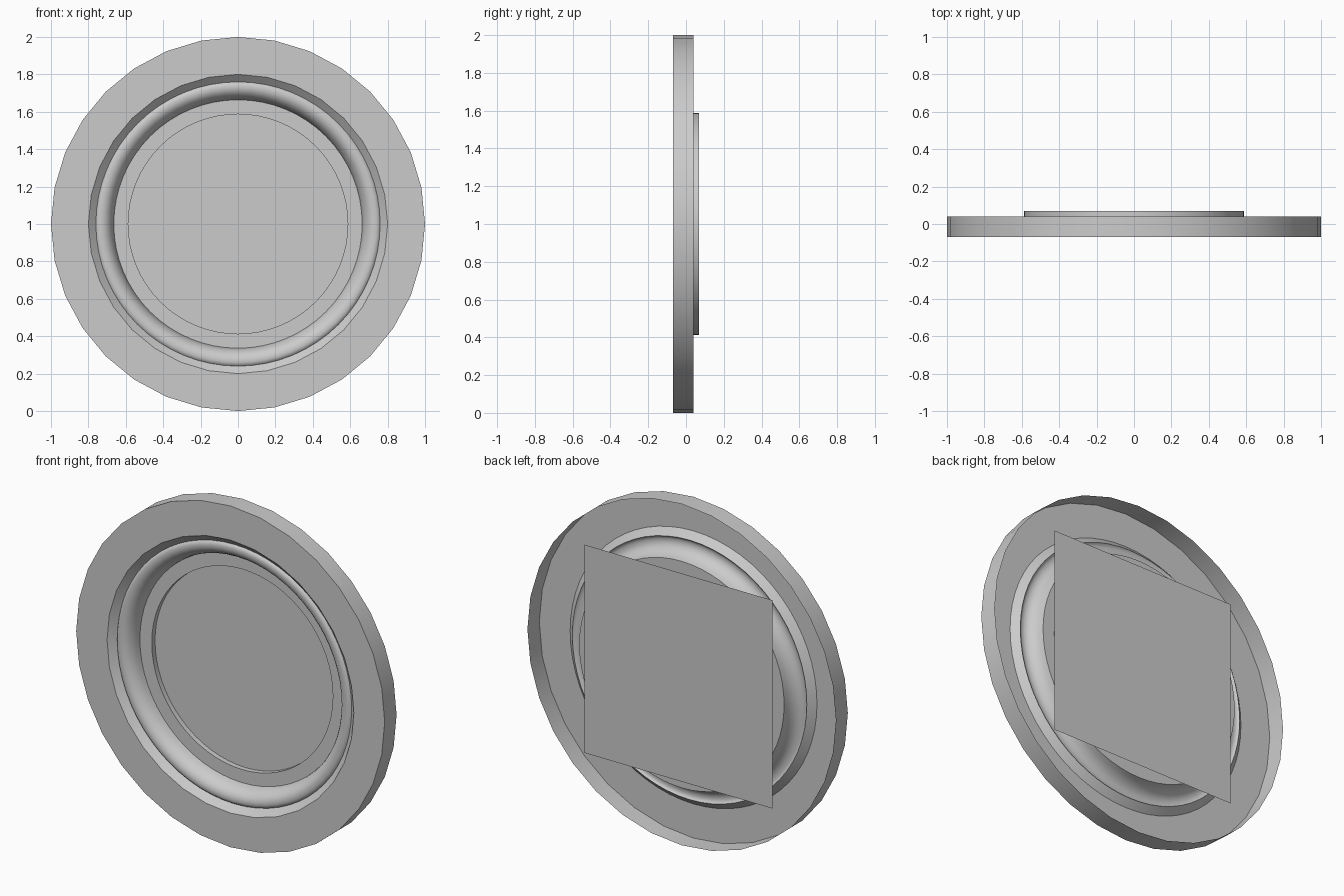
import bpy, bmesh, math
from mathutils import Matrix

if "Cube" in bpy.data.objects:
    bpy.data.objects.remove(bpy.data.objects["Cube"])

CENTER_Z = 1.0


def lathe(name, profile, sides, angle=35):
    """Spin a (radius, y) profile around the y axis, as an open shell."""
    bm = bmesh.new()
    rings = []
    for r, y in profile:
        ring = []
        for i in range(sides):
            a = 2 * math.pi * i / sides
            ring.append(bm.verts.new((r * math.cos(a), y, CENTER_Z + r * math.sin(a))))
        rings.append(ring)
    for a, b in zip(rings, rings[1:]):
        for i in range(sides):
            j = (i + 1) % sides
            bm.faces.new((a[i], a[j], b[j], b[i]))
    return finish(name, bm, angle)


def finish(name, bm, angle=35):
    mesh = bpy.data.meshes.new(name)
    bm.to_mesh(mesh)
    bm.free()
    obj = bpy.data.objects.new(name, mesh)
    bpy.context.collection.objects.link(obj)
    bpy.ops.object.select_all(action='DESELECT')
    bpy.context.view_layer.objects.active = obj
    obj.select_set(True)
    bpy.ops.object.shade_smooth_by_angle(angle=math.radians(angle))
    return obj


# Outer rim: side wall and flat front face, open at the back
lathe("outer_rim", [(1.0, 0.04), (1.0, -0.07), (0.80, -0.07)], 32)

# Sloped lip, rounded moulding and flat inner ledge
moulding = [(0.80, -0.07), (0.76, -0.033), (0.753, -0.041), (0.74, -0.045),
            (0.722, -0.044), (0.705, -0.037), (0.69, -0.024), (0.677, -0.005),
            (0.669, 0.015), (0.664, 0.04), (0.587, 0.04)]
lathe("inner_moulding", moulding, 64)

# Short tube behind the ledge
lathe("recess_wall", [(0.587, 0.04), (0.587, 0.07)], 64)

# Square backing panel that closes the tube
bm = bmesh.new()
bmesh.ops.create_grid(bm, x_segments=1, y_segments=1, size=0.61,
                      matrix=Matrix.Translation((0, 0.07, CENTER_Z))
                      @ Matrix.Rotation(math.radians(90), 4, 'X'))
finish("back_panel", bm)
